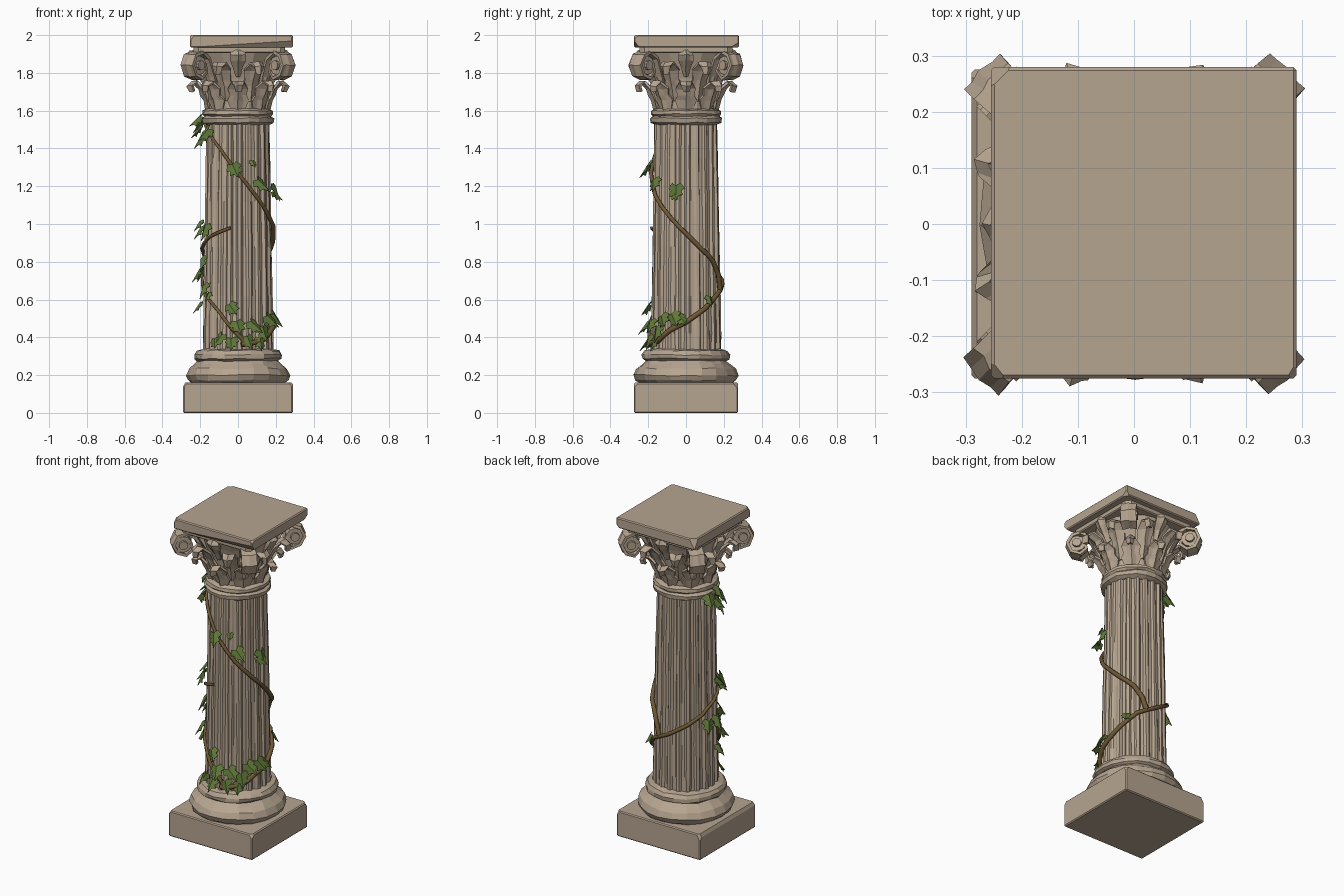
import bpy, bmesh, math, random
from mathutils import Vector, Matrix

if "Cube" in bpy.data.objects:
    bpy.data.objects.remove(bpy.data.objects["Cube"])

random.seed(7)


def material(name, rgb):
    m = bpy.data.materials.new(name)
    m.diffuse_color = (*rgb, 1)
    m.use_nodes = True
    m.node_tree.nodes["Principled BSDF"].inputs["Base Color"].default_value = m.diffuse_color
    return m


STONE = material("sandstone", (0.47, 0.375, 0.28))
BARK = material("vine_bark", (0.16, 0.10, 0.035))
GREEN = material("ivy_green", (0.115, 0.185, 0.04))


def finish(bm, name, mat):
    me = bpy.data.meshes.new(name)
    bm.to_mesh(me)
    bm.free()
    me.materials.append(mat)
    ob = bpy.data.objects.new(name, me)
    bpy.context.collection.objects.link(ob)
    return ob


def polar(r, deg, z):
    a = math.radians(deg)
    return Vector((r * math.cos(a), r * math.sin(a), z))


def jitter(bm, amount):
    for v in bm.verts:
        v.co += Vector([random.uniform(-amount, amount) for _ in range(3)])


def loft(bm, rings, capped=True):
    rows = [[bm.verts.new(p) for p in ring] for ring in rings]
    n = len(rows[0])
    for a, b in zip(rows, rows[1:]):
        for i in range(n):
            j = (i + 1) % n
            bm.faces.new((a[i], a[j], b[j], b[i]))
    if capped:
        bm.faces.new(rows[0][::-1])
        bm.faces.new(rows[-1])


def lathe(name, profile, sides, wear):
    bm = bmesh.new()
    loft(bm, [[polar(r, 360 * i / sides, z) for i in range(sides)] for r, z in profile])
    jitter(bm, wear)
    return finish(bm, name, STONE)


def slab(name, x0, x1, y0, y1, z0, z1, chips):
    """Worn block; each chip is a cut plane given by a point and a normal."""
    bm = bmesh.new()
    bmesh.ops.create_cube(bm, size=1)
    for v in bm.verts:
        v.co = Vector((x1 if v.co.x > 0 else x0, y1 if v.co.y > 0 else y0, z1 if v.co.z > 0 else z0))
    bmesh.ops.bevel(bm, geom=bm.edges[:], offset=0.006, segments=1, affect='EDGES')
    for point, normal in chips:
        cut = bmesh.ops.bisect_plane(bm, geom=bm.verts[:] + bm.edges[:] + bm.faces[:],
                                     plane_co=point, plane_no=normal, clear_outer=True)
        edges = [e for e in cut['geom_cut'] if isinstance(e, bmesh.types.BMEdge)]
        bmesh.ops.holes_fill(bm, edges=edges, sides=0)
    bmesh.ops.recalc_face_normals(bm, faces=bm.faces[:])
    return finish(bm, name, STONE)


# Plinth and abacus with broken corners
slab("plinth", -.29, .29, -.275, .275, 0, .16, [
    ((.265, -.275, .16), (1, -1, .9)), ((-.27, .275, .15), (-1, 1, .6)),
    ((-.275, -.275, .15), (-1, -.7, 1)), ((.28, .265, .15), (1, 1, .8)),
    ((-.285, 0, .15), (-1, 0, .5))])
slab("abacus", -.255, .29, -.275, .28, 1.935, 2.0, [
    ((.275, -.27, 2), (1, -.6, 1)), ((-.245, -.27, 1.985), (-1, -.8, .8)),
    ((-.25, .26, 1.98), (-1, 1, .6)), ((.28, .28, 1.95), (1, .5, -.8)),
    ((0, -.27, 1.945), (.05, -1, -.8))])
slab("abacus_moulding", -.235, .25, -.245, .245, 1.905, 1.94, [
    ((.235, -.235, 1.92), (1, -1, 0)), ((-.22, -.235, 1.92), (-1, -1, 0)),
    ((.235, .235, 1.92), (1, 1, 0)), ((-.22, .235, 1.92), (-1, 1, 0))])

# Round base, collar and the bell inside the capital
lathe("base_mouldings", [(.245, .155), (.265, .172), (.278, .2), (.262, .235), (.235, .258), (.215, .275),
                         (.232, .287), (.234, .308), (.218, .33), (.185, .338)], 20, .004)
lathe("collar", [(.165, 1.525), (.188, 1.537), (.192, 1.56), (.176, 1.571), (.188, 1.582),
                 (.186, 1.6), (.16, 1.61)], 20, .003)
lathe("capital_bell", [(.155, 1.59), (.16, 1.68), (.175, 1.77), (.2, 1.85), (.225, 1.91)], 16, .003)

# Fluted shaft with unevenly worn grooves
FLUTES = 20
depth = [random.uniform(.008, .018) for _ in range(FLUTES)]
rings = []
for z in (.33, .42, .62, .88, 1.12, 1.35, 1.53):
    radius = .187 - .02 * (z - .33) / 1.2
    ring = []
    for i in range(FLUTES):
        worn = depth[i] * random.uniform(.7, 1.15)
        for f, d in ((0, 0), (.3, 0), (.48, worn), (.82, worn)):
            ring.append(polar(radius - d, 360 * (i + f) / FLUTES, z))
    rings.append(ring)
bm = bmesh.new()
loft(bm, rings)
jitter(bm, .0022)
finish(bm, "fluted_shaft", STONE)


def frond(name, deg, path, ridge=.014, thick=.014):
    """Curling strip; path holds (radius, z, half width), ridged along the middle."""
    bm = bmesh.new()
    out = polar(1, deg, 0)
    side = Vector((-out.y, out.x, 0))
    rows = []
    for r, z, w in path:
        row = []
        for k in (-1, -.5, 0, .5, 1):
            p = out * (r - abs(k) * ridge + (ridge * .5 if k == 0 else 0)) + side * (k * w)
            row.append(bm.verts.new((p.x, p.y, z)))
        rows.append(row)
    for a, b in zip(rows, rows[1:]):
        for i in range(4):
            bm.faces.new((a[i], a[i + 1], b[i + 1], b[i]))
    jitter(bm, .003)
    ob = finish(bm, name, STONE)
    mod = ob.modifiers.new("thickness", 'SOLIDIFY')
    mod.thickness = thick
    return ob


# Two rows of carved leaves around the bell
LOWER = [(.165, 1.6, .036), (.178, 1.655, .058), (.192, 1.68, .044), (.205, 1.715, .054),
         (.235, 1.745, .034), (.25, 1.73, .02), (.242, 1.705, .008)]
UPPER = [(.165, 1.65, .028), (.19, 1.73, .05), (.205, 1.76, .038), (.23, 1.81, .05),
         (.268, 1.845, .038), (.29, 1.83, .024), (.285, 1.795, .008)]
for i in range(8):
    frond("lower_leaf", i * 45, LOWER)
    frond("upper_leaf", i * 45 + 22.5, UPPER)

# Corner scrolls with a solid eye, and a bud in the middle of each face
SCROLL = [(.175, 1.68, .02), (.215, 1.78, .03), (.26, 1.87, .038), (.305, 1.9, .042), (.35, 1.885, .044),
          (.37, 1.84, .044), (.35, 1.795, .044), (.31, 1.78, .042), (.28, 1.81, .038), (.29, 1.845, .034)]
BUD = [(.2, 1.78, .012), (.225, 1.83, .026), (.25, 1.865, .04), (.265, 1.895, .042), (.25, 1.92, .03)]
for i in range(4):
    deg = 45 + 90 * i
    frond("corner_scroll", deg, SCROLL, ridge=.004, thick=.018)
    bm = bmesh.new()
    turn = Matrix.Rotation(math.radians(deg), 4, 'Z') @ Matrix.Rotation(math.pi / 2, 4, 'X')
    for r, h in ((.05, .07), (.026, .1)):
        bmesh.ops.create_cone(bm, cap_ends=True, segments=10, radius1=r, radius2=r, depth=h,
                              matrix=Matrix.Translation(polar(.322, deg, 1.84)) @ turn)
    finish(bm, "scroll_eye", STONE)
    frond("face_bud", 90 * i, BUD, thick=.025)


def vine(name, points, thick):
    """Round stem through (angle, z) points wound around the shaft."""
    curve = bpy.data.curves.new(name, 'CURVE')
    curve.dimensions = '3D'
    curve.bevel_depth = thick
    curve.bevel_resolution = 1
    curve.use_fill_caps = True
    path = []
    for (a0, z0), (a1, z1) in zip(points, points[1:]):
        steps = max(1, round(abs(a1 - a0) / 14))
        path += [(a0 + (a1 - a0) * s / steps, z0 + (z1 - z0) * s / steps) for s in range(steps)]
    path.append(points[-1])
    sp = curve.splines.new('POLY')
    sp.points.add(len(path) - 1)
    for i, (p, (a, z)) in enumerate(zip(sp.points, path)):
        p.co = (*polar(.197 - .015 * (z - .33) + random.uniform(-.003, .004), a, z), 1)
        p.radius = 1 - .45 * i / len(path)
    curve.materials.append(BARK)
    ob = bpy.data.objects.new(name, curve)
    bpy.context.collection.objects.link(ob)
    bpy.ops.object.select_all(action='DESELECT')
    ob.select_set(True)
    bpy.context.view_layer.objects.active = ob
    bpy.ops.object.convert(target='MESH')


# Winding ivy stems
vine("back_vine", [(-85, .36), (-50, .38), (-25, .44), (0, .48), (30, .55), (55, .62), (90, .68),
                   (140, .78), (180, .87), (215, .93), (258, .98)], .015)
vine("upper_vine", [(72, .65), (64, .73), (50, .8), (25, .87), (0, .95), (-25, 1.03), (-60, 1.15),
                    (-90, 1.27), (-120, 1.39), (-145, 1.47), (-165, 1.53)], .015)
vine("lower_vine", [(-80, .38), (-98, .44), (-120, .53), (-140, .59), (-165, .65), (-170, .74)], .012)

# Ivy leaves: (angle, z, size), folded on the midrib and drooping outwards
HALF = [(.024, -.016), (.044, .012), (.027, .026), (.036, .05), (.015, .056)]
SPOTS = [(-127, .38, .8), (-103, .56, .9), (-92, .47, 1), (-70, .47, 1), (-76, .39, .9), (-50, .44, 1),
         (-40, .5, 1), (-22, .51, 1), (-55, .38, .8), (-100, .38, .9), (-115, .4, .8), (-10, .5, .8), (38, .6, .7),
         (-165, .8, 1), (-172, .75, 1), (-155, .66, 1), (-140, .62, .6), (165, .75, .9), (190, .57, .8),
         (-148, .98, 1), (-165, .97, .9), (185, 1.0, .8), (-170, 1.56, 1), (-160, 1.46, 1), (-140, 1.49, 1),
         (165, 1.54, 1), (180, 1.5, .9), (-98, 1.3, 1), (-58, 1.22, 1), (-15, 1.19, 1), (-20, 1.16, .8),
         (-68, 1.32, .5)]
bm = bmesh.new()
for deg, z, size in SPOTS:
    tilt = random.uniform(.25, .75)
    twist = Matrix.Rotation(random.uniform(-.7, .7), 3, 'Z')
    out = polar(1, deg + random.uniform(-12, 12), 0)
    side = Vector((-out.y, out.x, 0))
    down = (Vector((0, 0, -1)) + out * tilt).normalized()
    normal = side.cross(down)
    normal = normal if normal.dot(out) > 0 else -normal
    root = polar(.205, deg, z + .015)

    def place(u, v):
        q = twist @ Vector((u, v, 0)) * size
        return bm.verts.new(root + side * q.x + down * q.y - normal * (.45 * abs(u) * size))

    stem, mid, tip = place(0, 0), place(0, .035), place(0, .088)
    for s in (1, -1):
        edge = [stem] + [place(s * u, v) for u, v in HALF] + [tip]
        for a, b in zip(edge, edge[1:]):
            bm.faces.new((mid, a, b) if s < 0 else (mid, b, a))
ivy = finish(bm, "ivy_leaves", GREEN)
ivy.modifiers.new("thickness", 'SOLIDIFY').thickness = .003
